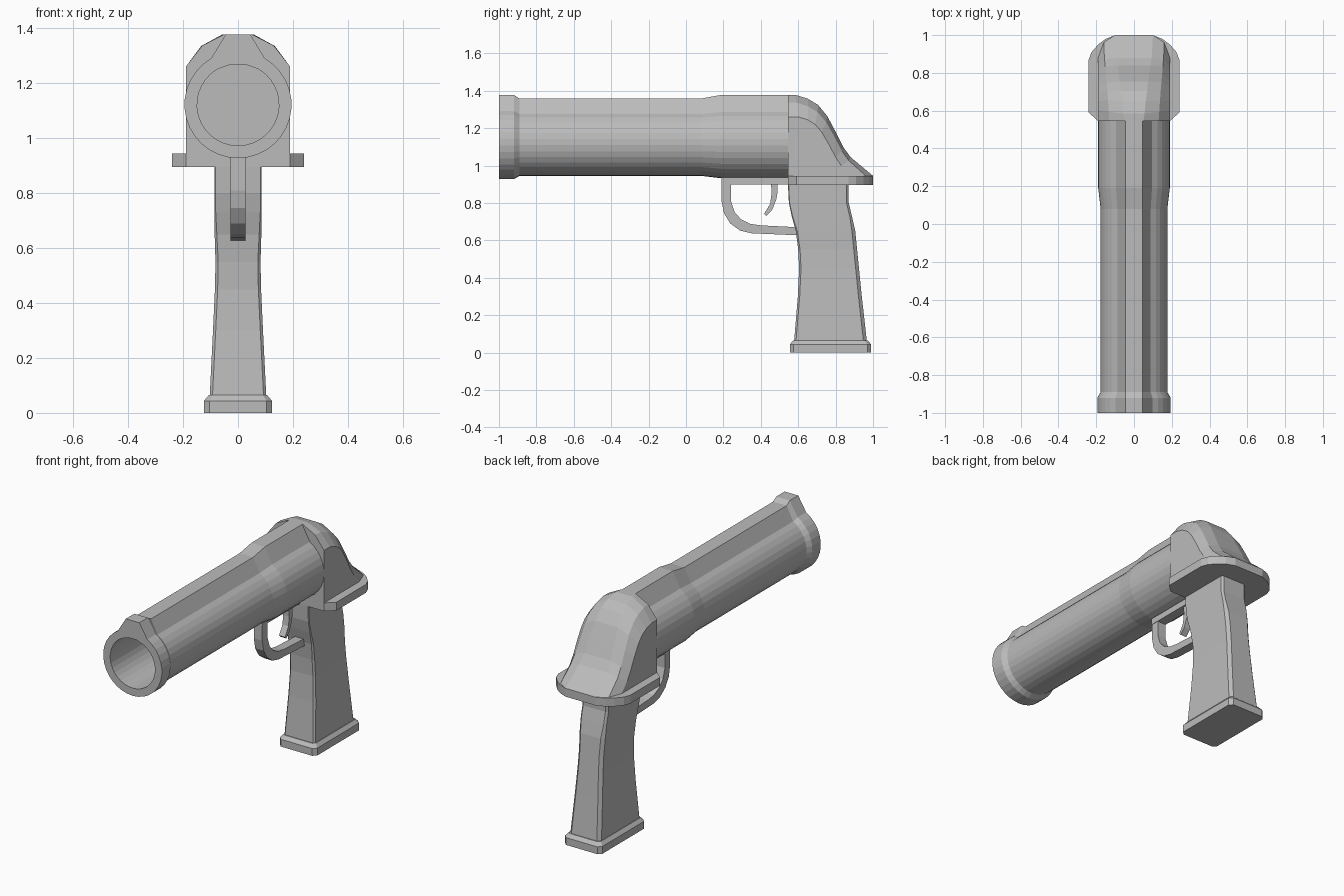
import bpy, bmesh
from math import sin, cos, radians

cube = bpy.data.objects.get("Cube")
if cube:
    bpy.data.objects.remove(cube)

grey = bpy.data.materials.new("gunmetal_grey")
grey.use_nodes = True
colour = (0.5, 0.5, 0.5, 1)
grey.diffuse_color = colour
grey.node_tree.nodes["Principled BSDF"].inputs["Base Color"].default_value = colour


def finish(name, bm):
    bmesh.ops.remove_doubles(bm, verts=bm.verts, dist=0.0001)
    bmesh.ops.recalc_face_normals(bm, faces=bm.faces)
    mesh = bpy.data.meshes.new(name)
    bm.to_mesh(mesh)
    bm.free()
    mesh.materials.append(grey)
    obj = bpy.data.objects.new(name, mesh)
    bpy.context.collection.objects.link(obj)
    return obj


def loft(name, rings):
    """Join closed rings of equal length and cap both ends."""
    bm = bmesh.new()
    rows = [[bm.verts.new(p) for p in ring] for ring in rings]
    n = len(rows[0])
    for a, b in zip(rows, rows[1:]):
        for i in range(n):
            j = (i + 1) % n
            bm.faces.new((a[i], a[j], b[j], b[i]))
    bm.faces.new(rows[0])
    bm.faces.new(rows[-1])
    return finish(name, bm)


def side_prism(name, outline, half):
    """Extrude a (y, z) outline across x."""
    return loft(name, [[(x, y, z) for y, z in outline] for x in (-half, half)])


def block_ring(z, front, back, half, cut_front, cut_back):
    """Rectangle with cut corners at height z."""
    right = [(half - cut_front, front), (half, front + cut_front),
             (half, back - cut_back), (half - cut_back, back)]
    left = [(-x, y) for x, y in reversed(right)]
    return [(x, y, z) for x, y in right + left]


# Barrel with sighting rib, muzzle collar and bore
AXIS = 1.122
ARC = [radians(30 + 300 * i / 28) for i in range(29)]


def bore_ring(y, r):
    angles = ARC + [radians(-10), radians(10)]
    return [(r * sin(a), y, AXIS + r * cos(a)) for a in angles]


def barrel_ring(y, r, top):
    arc = [(r * sin(a), y, AXIS + r * cos(a)) for a in ARC]
    return arc + [(-0.045, y, top), (0.045, y, top)]


stations = [(0.55, 0.19, 1.378), (0.19, 0.19, 1.378), (0.08, 0.177, 1.358),
            (-0.89, 0.177, 1.358), (-0.92, 0.195, 1.377), (-1, 0.195, 1.377)]
loft("barrel", [barrel_ring(*s) for s in stations]
     + [bore_ring(-1, 0.149), bore_ring(0.5, 0.149)])

# Rounded rear housing: crown and shoulder curves joined into a shell
crown = [(0.545, 1.378), (0.585, 1.378), (0.65, 1.358), (0.705, 1.325),
         (0.755, 1.265), (0.80, 1.18), (0.84, 1.10), (0.88, 1.045), (1.0, 0.945)]
shoulder = [(0.545, 1.26), (0.60, 1.26), (0.65, 1.245), (0.69, 1.22),
            (0.725, 1.18), (0.76, 1.12), (0.80, 1.045), (0.83, 1.0), (0.88, 0.945)]
bm = bmesh.new()
rows = []
last = len(crown) - 1
for i, ((cy, cz), (sy, sz)) in enumerate(zip(crown, shoulder)):
    t = i / last
    half = [(0.19, sy, sz),
            (0.13 + 0.03 * t, cy * 0.55 + sy * 0.45 + 0.015 * t,
             cz * 0.55 + sz * 0.45 + 0.012 * (1 - t)),
            (0.05 + 0.05 * t, cy, cz)]
    row = half + [(-x, y, z) for x, y, z in reversed(half)]
    rows.append([bm.verts.new(p) for p in row])
for a, b in zip(rows, rows[1:]):
    for i in range(5):
        bm.faces.new((a[i], a[i + 1], b[i + 1], b[i]))
feet = [bm.verts.new((x, 0.545, 0.945)) for x in (0.19, -0.19)]
bm.faces.new([r[0] for r in rows] + [feet[0]])
bm.faces.new([r[-1] for r in rows] + [feet[1]])
bm.faces.new(rows[0] + [feet[1], feet[0]])
bm.faces.new(rows[-1] + [feet[1], feet[0]])
finish("rear_housing", bm)

# Flange under the housing
edge = [(0.19, 0.545), (0.24, 0.59), (0.24, 0.87), (0.225, 0.91),
        (0.19, 0.95), (0.15, 0.98), (0.1, 1.0)]
edge += [(-x, y) for x, y in reversed(edge)]
loft("flange", [[(x, y, z) for x, y in edge] for z in (0.895, 0.945)])

# Grip: height, front, back, half width, front and back corner cuts
grip = [(0.90, 0.545, 0.87, 0.086, 0.004, 0.012),
        (0.80, 0.55, 0.87, 0.086, 0.004, 0.012),
        (0.73, 0.565, 0.887, 0.086, 0.005, 0.012),
        (0.65, 0.587, 0.905, 0.085, 0.008, 0.018),
        (0.55, 0.60, 0.915, 0.082, 0.010, 0.018),
        (0.45, 0.605, 0.925, 0.084, 0.010, 0.018),
        (0.30, 0.598, 0.94, 0.091, 0.010, 0.018),
        (0.06, 0.578, 0.967, 0.103, 0.010, 0.018)]
loft("grip", [block_ring(*g) for g in grip])

# Butt plate with a sloped upper rim
butt = [(0, 0.555, 0.99, 0.124, 0.02, 0.02),
        (0.044, 0.555, 0.99, 0.124, 0.02, 0.02),
        (0.065, 0.573, 0.972, 0.106, 0.015, 0.015)]
loft("butt_plate", [block_ring(*b) for b in butt])

# Trigger guard, its mounting bar and the trigger
outer = [(0.19, 0.92), (0.19, 0.81), (0.203, 0.745), (0.237, 0.69),
         (0.29, 0.652), (0.35, 0.638), (0.60, 0.627)]
inner = [(0.60, 0.67), (0.40, 0.68), (0.345, 0.688), (0.295, 0.712),
         (0.26, 0.75), (0.24, 0.81), (0.24, 0.92)]
side_prism("trigger_guard", outer + inner, 0.028)
side_prism("guard_bar", [(0.19, 0.898), (0.56, 0.898), (0.56, 0.96), (0.19, 0.96)], 0.03)
trigger = [(0.455, 0.91), (0.457, 0.85), (0.45, 0.795), (0.418, 0.742),
           (0.43, 0.73), (0.462, 0.765), (0.483, 0.82), (0.49, 0.86), (0.49, 0.91)]
side_prism("trigger", trigger, 0.02)
